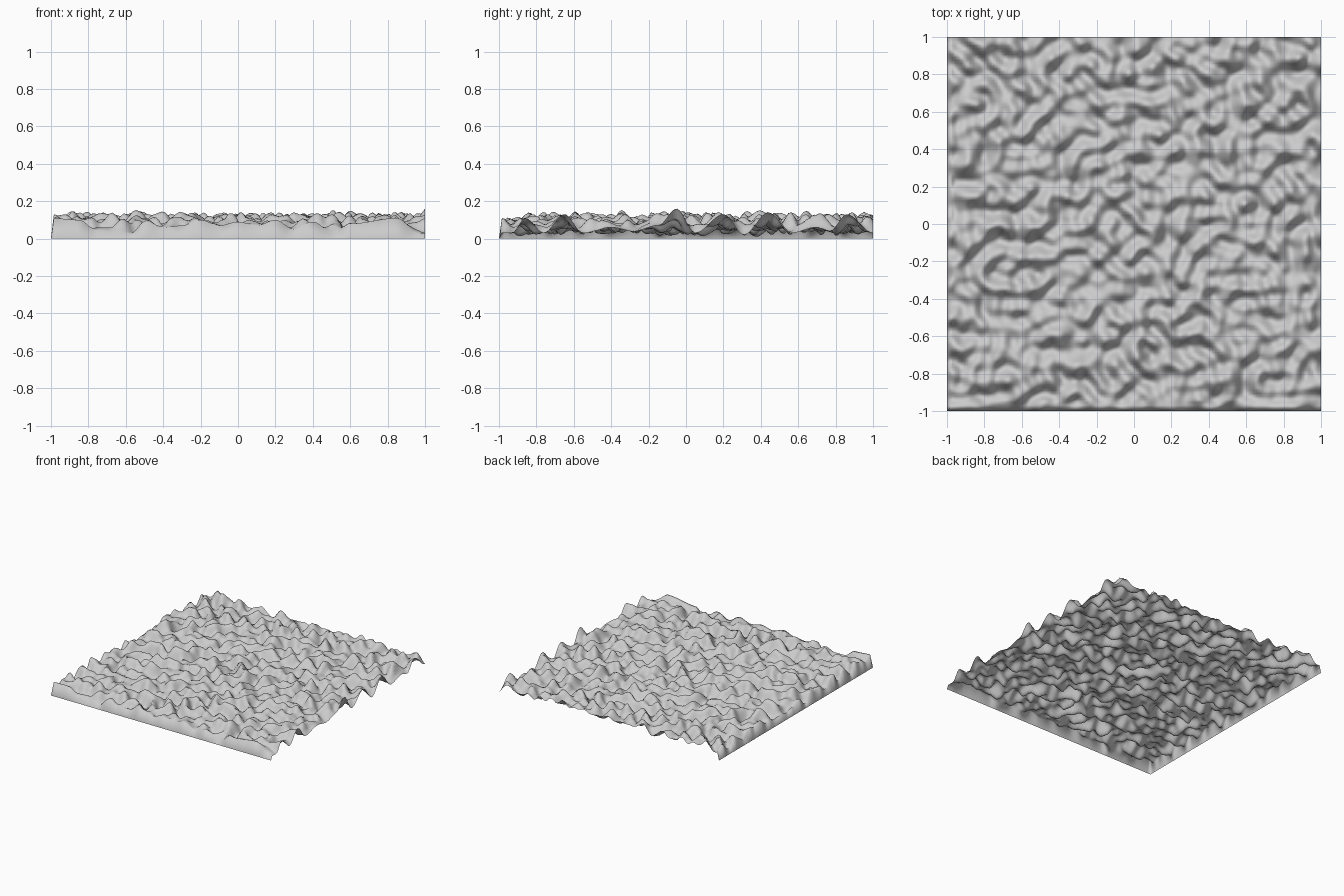
import bpy, math
from mathutils import noise, Vector

if "Cube" in bpy.data.objects:
    bpy.data.objects.remove(bpy.data.objects["Cube"])

N = 128            # grid cells per side
CELL = 0.082       # noise lattice size
LOW, HIGH = 0.01, 0.155
STEP = 2.0 / N

# Visible right edge outline: (position along edge, height)
RIGHT = [(-1, .03), (-.93, .03), (-.86, .11), (-.76, .03), (-.65, .13), (-.55, .03),
         (-.4, .06), (-.28, .04), (-.15, .07), (-.05, .16), (.05, .03), (.2, .13),
         (.31, .02), (.44, .14), (.56, .03), (.7, .06), (.77, .04), (.86, .13), (1, .03)]
# Visible front edge outline
FRONT = [(-1, .11), (-.85, .10), (-.75, .04), (-.57, .03), (-.5, .09), (-.4, .06),
         (-.3, .07), (-.2, .10), (-.1, .07), (0, .09), (.1, .07), (.2, .10),
         (.3, .05), (.4, .09), (.52, .02), (.6, .08), (.85, .11), (.96, .03), (1, .03)]


def outline(points, t):
    for (a, za), (b, zb) in zip(points, points[1:]):
        if t <= b:
            f = 0.5 - 0.5 * math.cos(math.pi * (t - a) / (b - a))
            return za + (zb - za) * f
    return points[-1][1]


def ripple(x, y):
    return noise.noise(Vector((x / CELL + 37.3, y / CELL + 11.7, 0.0)))


coords = [-1 + i * STEP for i in range(N + 1)]
raw = [[ripple(x, y) for x in coords] for y in coords]
lo = min(map(min, raw))
hi = max(map(max, raw))


def height(i, j):
    # Left and front borders drop to the ground
    if i == 0 or j == 0:
        return 0.0
    x, y = coords[i], coords[j]
    z = LOW + (HIGH - LOW) * (raw[j][i] - lo) / (hi - lo)
    front = math.exp(-((y + 1 - STEP) / 0.035) ** 2)
    right = math.exp(-((1 - x) / 0.035) ** 2)
    z += (outline(FRONT, x) - z) * front
    z += (outline(RIGHT, y) - z) * right
    return z


# Rippled terrain sheet
verts = [(coords[i], coords[j], height(i, j)) for j in range(N + 1) for i in range(N + 1)]
faces = []
for j in range(N):
    for i in range(N):
        a = j * (N + 1) + i
        faces.append((a, a + 1, a + N + 2, a + N + 1))
mesh = bpy.data.meshes.new("terrain_sheet")
mesh.from_pydata(verts, [], faces)
mesh.shade_smooth()
terrain = bpy.data.objects.new("terrain_sheet", mesh)
bpy.context.collection.objects.link(terrain)
